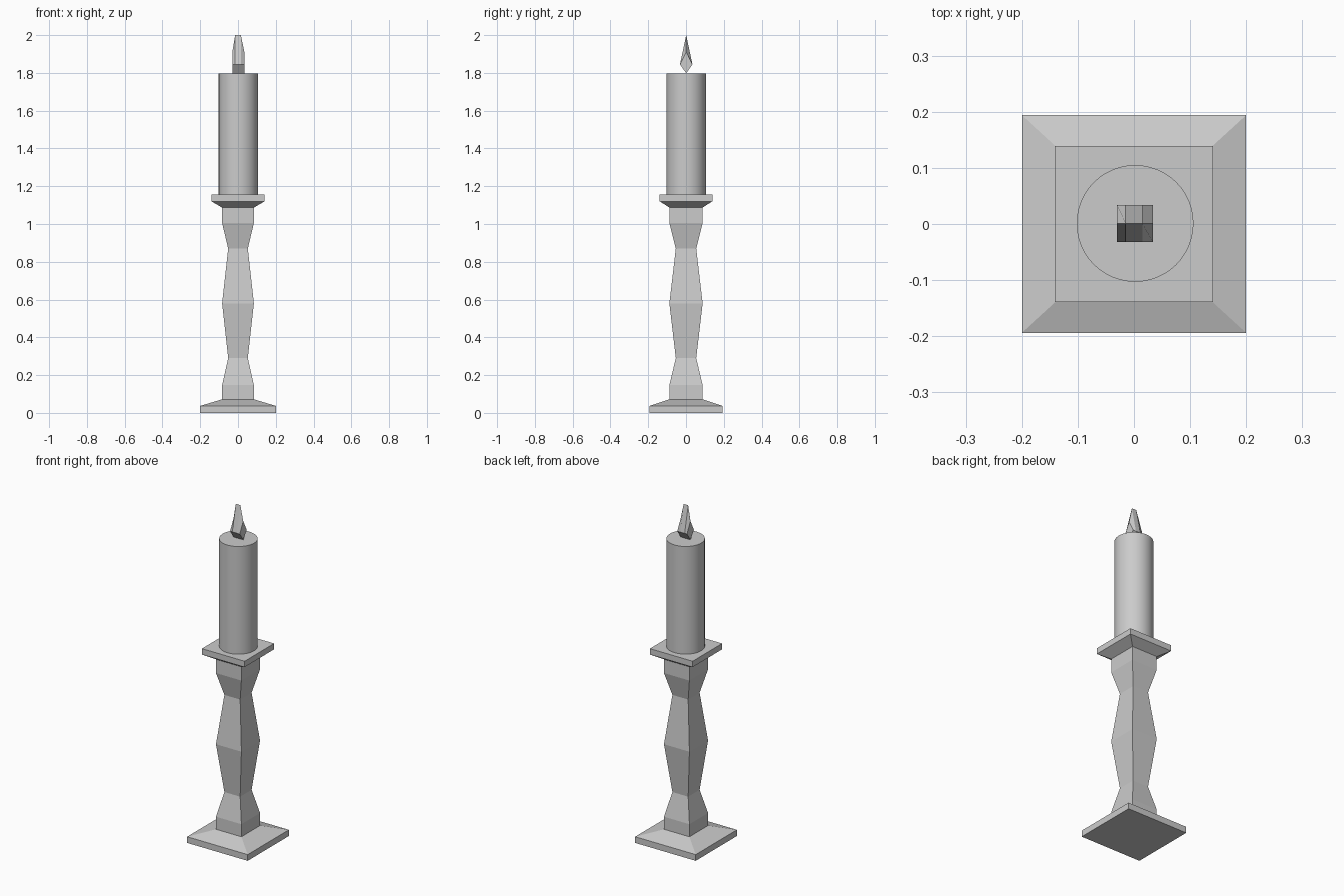
import bpy, bmesh
from mathutils import Matrix

if "Cube" in bpy.data.objects:
    bpy.data.objects.remove(bpy.data.objects["Cube"])


def finish(bm, name):
    bmesh.ops.recalc_face_normals(bm, faces=bm.faces)
    mesh = bpy.data.meshes.new(name)
    bm.to_mesh(mesh)
    bm.free()
    obj = bpy.data.objects.new(name, mesh)
    bpy.context.collection.objects.link(obj)
    return obj


def loft(name, rings):
    """Skin a list of equal-length point rings and cap both ends."""
    bm = bmesh.new()
    loops = [[bm.verts.new(p) for p in ring] for ring in rings]
    n = len(loops[0])
    for a, b in zip(loops, loops[1:]):
        for i in range(n):
            j = (i + 1) % n
            bm.faces.new((a[i], a[j], b[j], b[i]))
    bm.faces.new(loops[0])
    bm.faces.new(loops[-1])
    return finish(bm, name)


# Holder: square foot, waisted column and flared tray (half x, half y, z)
sections = [
    (0.20, 0.194, 0.0), (0.20, 0.194, 0.037), (0.084, 0.088, 0.072),
    (0.084, 0.088, 0.147), (0.052, 0.054, 0.29), (0.084, 0.088, 0.58),
    (0.052, 0.054, 0.87), (0.084, 0.088, 1.005), (0.084, 0.088, 1.087),
    (0.141, 0.139, 1.12), (0.141, 0.139, 1.155),
]
loft("candle_holder", [
    [(sx * hx, sy * hy, z) for sx, sy in ((-1, -1), (1, -1), (1, 1), (-1, 1))]
    for hx, hy, z in sections])

# Candle: round wax cylinder standing on the tray
bm = bmesh.new()
bmesh.ops.create_cone(bm, cap_ends=True, segments=48, radius1=0.104,
                      radius2=0.104, depth=0.643,
                      matrix=Matrix.Translation((0.002, 0.001, 1.4765)))
candle = finish(bm, "candle")
bpy.context.view_layer.objects.active = candle
candle.select_set(True)
bpy.ops.object.shade_smooth_by_angle()

# Flame: kite-shaped slices along x, lower at the two outer sides
slices = [(-0.030, 1.91), (-0.015, 2.0), (0.015, 2.0), (0.034, 1.91)]
loft("flame", [
    [(x, 0.001, 1.798), (x, 0.034, 1.845), (x, 0.001, top), (x, -0.032, 1.845)]
    for x, top in slices])
